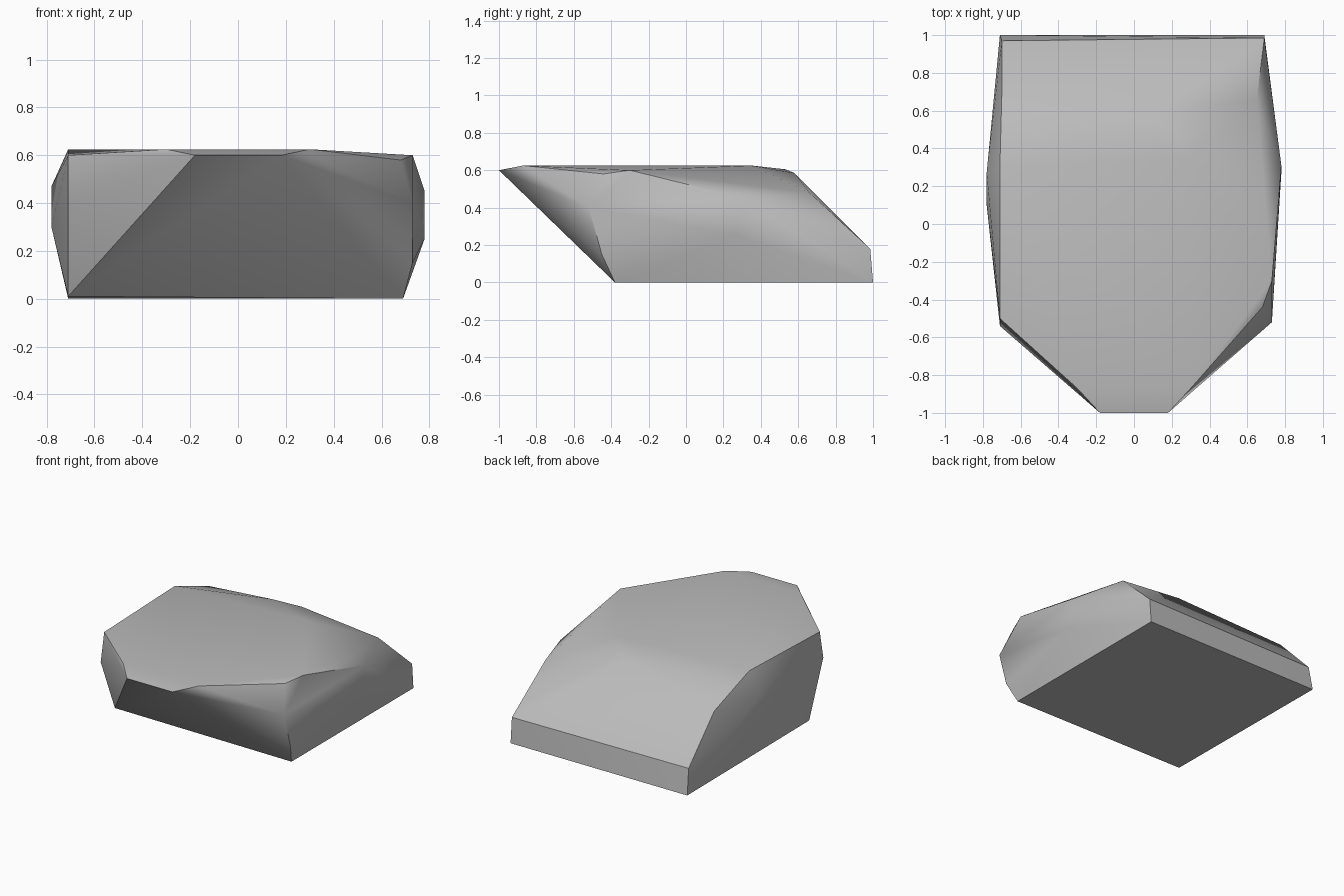
import bpy, bmesh, math

cube = bpy.data.objects.get("Cube")
if cube:
    bpy.data.objects.remove(cube, do_unlink=True)

# Stone colour
stone = bpy.data.materials.new("stone_grey")
stone.use_nodes = True
grey = (0.5, 0.5, 0.5, 1)
stone.diffuse_color = grey
stone.node_tree.nodes["Principled BSDF"].inputs["Base Color"].default_value = grey

# Corners of the chiselled boulder, grouped by region
base = [(-.71, -.38, .01), (.69, -.38, 0), (.69, 1, 0), (-.71, 1, 0)]
back_lip = [(-.70, .97, .18), (.69, .985, .18)]
front_lip = [(s * x, y, z) for s in (-1, 1)
             for x, y, z in ((.18, -1, .6), (.3, -.87, .625))]
left_side = [(.73, -.52, .4), (.68, -.44, .58), (.73, -.3, .6), (.73, -.45, .15),
             (.78, .31, .45), (.78, .27, .25), (.65, .66, .48)]
right_side = [(-.71, -.54, .4), (-.71, -.5, .6), (-.78, .27, .47),
              (-.78, .1, .3), (-.70, .68, .48)]
crown = [(-.71, .3, .625), (.3, .35, .625), (-.1, .53, .605), (.1, .58, .585)]

# Wrap the corners in a faceted skin
bm = bmesh.new()
for p in base + back_lip + front_lip + left_side + right_side + crown:
    bm.verts.new(p)
hull = bmesh.ops.convex_hull(bm, input=bm.verts)
loose = [v for v in bm.verts if not v.link_faces]
bmesh.ops.delete(bm, geom=loose, context='VERTS')
bmesh.ops.dissolve_limit(bm, angle_limit=math.radians(1), verts=bm.verts, edges=bm.edges)
bmesh.ops.recalc_face_normals(bm, faces=bm.faces)
mesh = bpy.data.meshes.new("boulder")
bm.to_mesh(mesh)
bm.free()
mesh.materials.append(stone)

boulder = bpy.data.objects.new("boulder", mesh)
bpy.context.collection.objects.link(boulder)
bpy.context.view_layer.objects.active = boulder
boulder.select_set(True)
bpy.ops.object.shade_smooth_by_angle(angle=math.radians(30))
